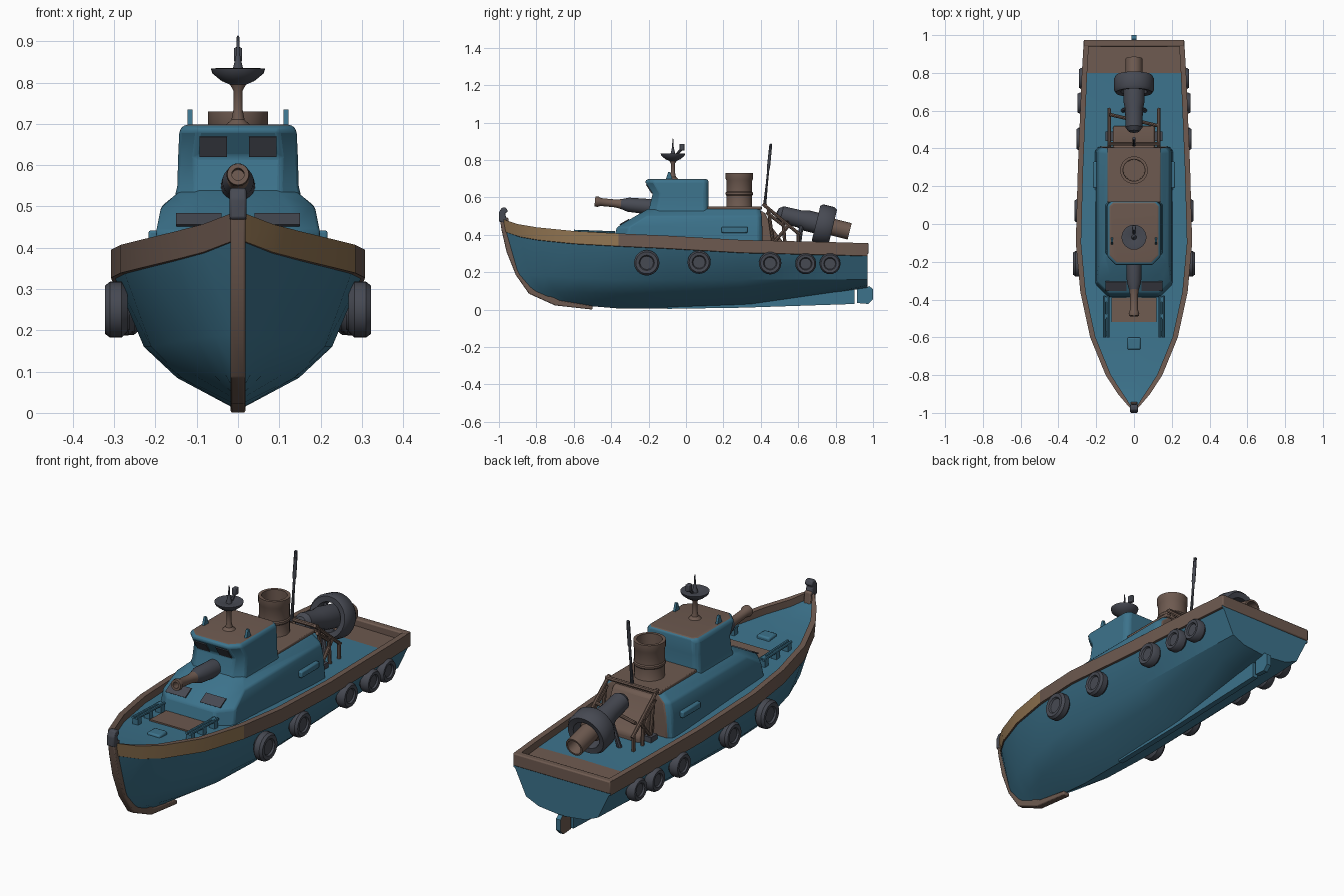
import bpy, bmesh, math
from mathutils import Vector

if "Cube" in bpy.data.objects:
    bpy.data.objects.remove(bpy.data.objects["Cube"])

COLOURS = [("sea_blue", (0.045, 0.17, 0.26)), ("brown_wood", (0.155, 0.102, 0.08)),
           ("dark_grey", (0.062, 0.067, 0.085)), ("worn_tan", (0.29, 0.18, 0.085))]
MATS = []
for n, c in COLOURS:
    m = bpy.data.materials.new(n)
    m.diffuse_color = (*c, 1)
    m.use_nodes = True
    m.node_tree.nodes["Principled BSDF"].inputs["Base Color"].default_value = m.diffuse_color
    MATS.append(m)
BLUE, BROWN, GREY, TAN = range(4)


def make(name, verts, faces, mats, bevel=0.0, angle=35):
    """Mesh object from points and faces; mats is one index or one per face."""
    bm = bmesh.new()
    vs = [bm.verts.new(v) for v in verts]
    for i, f in enumerate(faces):
        face = bm.faces.new([vs[k] for k in f])
        face.material_index = mats if isinstance(mats, int) else mats[i]
        face.smooth = True
    bmesh.ops.remove_doubles(bm, verts=bm.verts, dist=0.0002)
    bmesh.ops.recalc_face_normals(bm, faces=bm.faces)
    me = bpy.data.meshes.new(name)
    bm.to_mesh(me)
    bm.free()
    for m in MATS:
        me.materials.append(m)
    me.set_sharp_from_angle(angle=math.radians(angle))
    ob = bpy.data.objects.new(name, me)
    bpy.context.collection.objects.link(ob)
    if bevel:
        b = ob.modifiers.new("soft_edges", 'BEVEL')
        b.width, b.segments = bevel, 2
        b.limit_method = 'ANGLE'
    return ob


def prism(name, yz, x0, x1, mat, bevel=0.0):
    """Side profile (y, z) extruded from x0 to x1."""
    n = len(yz)
    verts = [(x, y, z) for x in (x0, x1) for y, z in yz]
    faces = [(i, (i + 1) % n, n + (i + 1) % n, n + i) for i in range(n)]
    faces += [tuple(range(n)), tuple(range(n, 2 * n))]
    return make(name, verts, faces, mat, bevel)


def box(name, x0, x1, y0, y1, z0, z1, mat, bevel=0.0):
    return prism(name, [(y0, z0), (y1, z0), (y1, z1), (y0, z1)], x0, x1, mat, bevel)


def lathe(name, prof, origin, axis, mat, split=None, mat2=0, seg=24):
    """Turn (radius, distance) points about an axis; mat2 is used past split."""
    q = Vector(axis).to_track_quat('Z', 'Y')
    o = Vector(origin)
    verts, faces, mats = [], [], []
    for r, t in prof:
        for k in range(seg):
            a = 2 * math.pi * k / seg
            verts.append(o + q @ Vector((r * math.cos(a), r * math.sin(a), t)))
    for i in range(len(prof) - 1):
        far = split is not None and (prof[i][1] + prof[i + 1][1]) / 2 > split
        for k in range(seg):
            j = (k + 1) % seg
            faces.append((i * seg + k, i * seg + j, (i + 1) * seg + j, (i + 1) * seg + k))
            mats.append(mat2 if far else mat)
    return make(name, verts, faces, mats)


def bar(name, p, q, r, mat, seg=8):
    d = Vector(q) - Vector(p)
    return lathe(name, [(0, 0), (r, 0), (r, d.length), (0, d.length)], p, d, mat, seg=seg)


def stack(name, levels, rule):
    """Loft of chamfered plans: (z, front y, back y, half width, front cut, back cut)."""
    verts, faces, mats = [], [], []
    for z, f, b, w, cf, cb in levels:
        half = [(w - cf, f), (w, f + cf), (w, b - cb), (w - cb, b)]
        verts += [(x, y, z) for x, y in half] + [(-x, y, z) for x, y in reversed(half)]
    for i in range(len(levels) - 1):
        for k in range(8):
            j = (k + 1) % 8
            faces.append((i * 8 + k, i * 8 + j, i * 8 + 8 + j, i * 8 + 8 + k))
            mats.append(rule(False, k))
    n = len(verts)
    faces += [tuple(range(8)), tuple(range(n - 8, n))]
    mats += [BLUE, rule(True, 0)]
    return make(name, verts, faces, mats, 0.008, 40)


# Hull: stations of (y, half width, gunwale height)
STATIONS = [(-.985, .012, .485), (-.9, .085, .457), (-.8, .15, .44), (-.6, .232, .42),
            (-.36, .284, .407), (-.1, .308, .395), (.3, .297, .372), (.8, .276, .36), (.97, .266, .355)]
verts, faces, mats = [], [], []
N = 9
for sx in (1, -1):
    base = len(verts)
    for s, w, t in STATIONS:
        f = max(0, (-.4 - s) / .6)
        g = max(0, (s - .2) / .77)
        i = max(w - .028, .002)
        sec = [(0, .29, .006 + .035 * f + .11 * g), (w * (.48 - .1 * f), .155, .085 + .015 * f + .045 * g),
               (w * (.74 - .1 * f), .08, .16 + .03 * f), (w * .965, .018, t - .07), (w, .015, t - .068),
               (w, 0, t), (i, 0, t), (i, 0, t - .035), (0, 0, t - .032)]
        verts += [(sx * x, s + d * f, z) for x, d, z in sec]
    for a in range(len(STATIONS) - 1):
        for k in range(N - 1):
            p = base + a * N + k
            faces.append((p, p + 1, p + N + 1, p + N))
            y = STATIONS[a][0]
            if k < 3:
                mats.append(BLUE)
            elif k == 4 and sx > 0 and y < -.4:
                mats.append(TAN)
            elif k == 7:
                mats.append(BROWN if y > .75 else BLUE)
            else:
                mats.append(BROWN)
    last = base + (len(STATIONS) - 1) * N
    faces += [tuple(range(base, base + N)), tuple(range(last, last + N))]
    mats += [BROWN, BLUE]
make("hull", verts, faces, mats, angle=28)
box("transom_rail", -.266, .266, .94, .975, .295, .357, BROWN, .006)

# Stem, bow post, skeg and rudder
prism("stem", [(-.998, .5), (-.985, .42), (-.96, .31), (-.91, .185), (-.84, .085), (-.7, .022), (-.5, 0),
               (-.5, .02), (-.68, .05), (-.8, .12), (-.88, .22), (-.93, .34), (-.95, .49)], -.018, .018, BROWN, .005)
prism("bow_post", [(-1, .47), (-1, .52), (-.985, .545), (-.962, .545), (-.952, .525), (-.968, .512),
                   (-.95, .46)], -.02, .02, GREY, .006)
prism("skeg", [(-.1, .004), (.3, .01), (.9, .03), (.9, .14), (.3, .06), (-.1, .02)], -.014, .014, BLUE)
rudder = prism("rudder", [(.915, .035), (.975, .03), (1, .055), (1, .11), (.98, .125), (.96, .115),
                          (.915, .125)], -.012, .012, BLUE)
for p in rudder.data.polygons:
    p.material_index = BROWN if p.normal.x < -.5 else BLUE
bar("rudder_post", (0, .93, .1), (0, .93, .2), .012, BROWN)

# Deck house and wheelhouse
stack("deck_house", [(.32, -.4, .41, .207, .07, .02), (.44, -.37, .408, .198, .065, .02),
                     (.5, -.27, .405, .186, .06, .02), (.528, -.22, .4, .152, .05, .02),
                     (.54, -.2, .398, .14, .05, .02)], lambda top, k: BROWN if top or k == 3 else BLUE)
stack("wheelhouse", [(.51, -.21, .125, .156, .05, .02), (.55, -.195, .12, .147, .045, .02),
                     (.62, -.178, .12, .145, .04, .02), (.685, -.22, .12, .142, .045, .02),
                     (.698, -.205, .115, .13, .04, .02)], lambda top, k: BROWN if top else BLUE)
box("rear_roof", -.14, .14, .115, .405, .535, .552, BROWN, .004)
prism("rear_companionway", [(.39, .32), (.39, .53), (.42, .52), (.46, .44), (.52, .36), (.52, .32)],
      -.11, .11, BROWN, .01)
for s in (-1, 1):
    prism("wheelhouse_window", [(.003 - .18, .622), (-.208, .67), (-.215, .668), (-.184, .62)],
          s * .027, s * .093, GREY)
    prism("deck_house_window", [(-.35, .452), (-.303, .48), (-.307, .484), (-.356, .456)],
          s * .04, s * .15, GREY)
    box("side_box", s * .185, s * .217, .19, .33, .41, .442, BLUE, .006)
    prism("roof_fin", [(-.11, .69), (-.07, .69), (-.085, .735), (-.095, .735)], s * .11, s * .122, BLUE)
    # Foredeck handrails
    for x in (.138, .156):
        bar("deck_handrail", (s * x, -.6, .42), (s * x, -.38, .412), .007, BLUE)
    for y in (-.58, -.49, -.4):
        box("handrail_foot", s * .132, s * .162, y - .014, y + .014, .365, .418, BLUE)
    # Lifting frame behind the deck house
    x = s * .132
    for a, b in [((.41, .565), (.61, .4)), ((.43, .52), (.52, .45)), ((.44, .54), (.47, .33)),
                 ((.52, .475), (.53, .33)), ((.6, .41), (.6, .33)), ((.47, .36), (.55, .45))]:
        bar("frame_strut", (x, *a), (x, *b), .009, BROWN)
    box("frame_foot", x - .02, x + .02, .44, .49, .32, .36, GREY)
    # Tyre fenders
    for y, z, r, out in [(-.21, .25, .068, .322), (.07, .253, .062, .315), (.45, .248, .06, .305),
                         (.64, .245, .056, .3), (.77, .245, .056, .292)]:
        lathe("tyre_fender", [(0, 0), (r * .8, 0), (r, .014), (r, .042), (r * .86, .054), (r * .6, .052),
                              (r * .52, .044), (0, .044)], (s * (out - .054), y, z), (s, 0, 0), GREY)
bar("frame_crossbar", (-.14, .425, .556), (.14, .425, .556), .01, BROWN)

# Foredeck hatch and locker
prism("foredeck_hatch", [(-.52, .36), (-.52, .39), (-.39, .384), (-.39, .36)], -.12, .12, BROWN)
box("foredeck_locker", -.035, .035, -.665, -.6, .37, .405, BLUE, .008)

# Funnel, radar and whip aerial
lathe("funnel", [(.075, 0), (.069, .01), (.069, .07), (.073, .075), (.073, .085), (.069, .09), (.069, .15),
                 (.073, .158), (.073, .19), (.058, .19), (.056, .03), (0, .03)], (0, .285, .54), (0, 0, 1), BROWN, seg=32)
lathe("radar_mast", [(.032, 0), (.016, .015), (.011, .04), (.011, .085), (.022, .105)], (0, -.07, .695), (0, 0, 1), BROWN)
lathe("radar_dish", [(.012, 0), (.04, .012), (.062, .03), (.066, .042), (.05, .043), (.014, .036),
                     (.008, .06), (.004, .08), (.003, .12), (0, .122)], (0, -.07, .792), (0, 0, 1), GREY)
bar("radar_arm", (0, -.05, .83), (0, -.022, .86), .007, GREY)
box("radar_sensor", -.01, .01, -.035, -.008, .85, .885, GREY, .004)
lathe("whip_aerial", [(0, 0), (.009, 0), (.006, .12), (.006, .2), (.009, .21), (.008, .335), (0, .34)],
      (0, .42, .55), (0, .1, 1), GREY, seg=10)

# Forward gun
lathe("forward_gun", [(0, .04), (.015, .04), (.015, 0), (.026, 0), (.028, .016), (.021, .032), (.021, .11),
                      (.026, .14), (.038, .18), (.042, .31), (0, .31)],
      (0, -.487, .578), (0, .31, -.03), BROWN, .125, GREY)

# Stern winch drum with its guard ring and nozzle
AX = (0, .37, -.092)
START = Vector((0, .482, .516))
lathe("stern_drum", [(0, 0), (.028, .008), (.045, .03), (.047, .13), (.056, .17), (.056, .27), (.045, .28),
                     (.045, .405), (.036, .405), (.034, .32), (0, .32)], START, AX, GREY, .274, BROWN)
lathe("guard_ring", [(.07, .225), (.096, .22), (.106, .235), (.106, .295), (.096, .312), (.07, .308),
                     (.066, .265), (.07, .225)], START, AX, GREY, seg=32)
c = START + Vector(AX).normalized() * .26
for k in range(4):
    a = math.pi / 4 + k * math.pi / 2
    bar("guard_spoke", c, c + Vector((.08 * math.cos(a), .018 * math.sin(a), .08 * math.sin(a))), .008, GREY)
for s in (-1, 1):
    bar("drum_leg", (s * .06, .6, .32), (s * .02, .62, .47), .012, GREY)
bar("drum_axle", (-.13, .58, .46), (.13, .52, .47), .009, BROWN)
